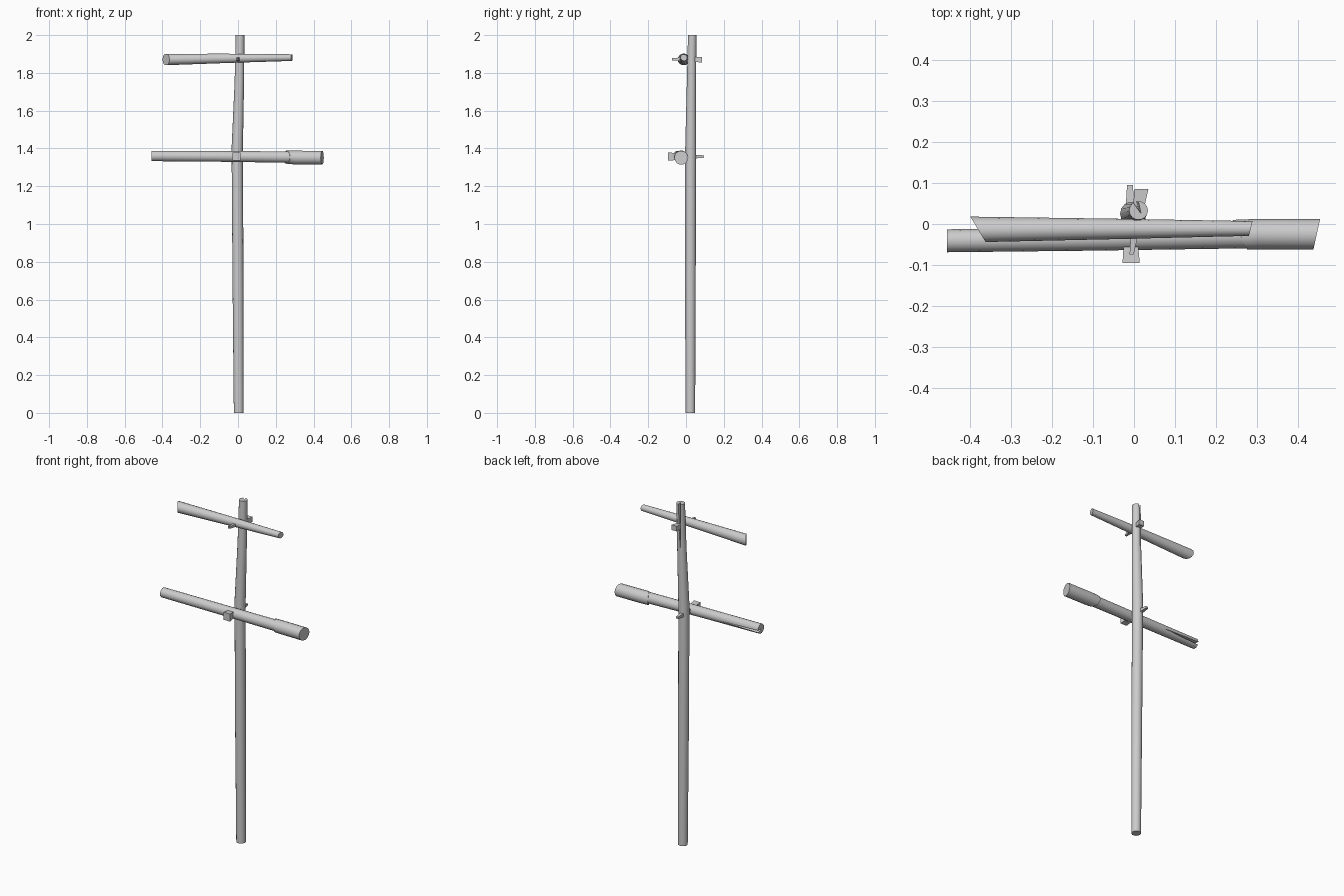
import bpy
from math import cos, sin, tau
from mathutils import Vector

cube = bpy.data.objects.get("Cube")
if cube:
    bpy.data.objects.remove(cube, do_unlink=True)

SIDES = 14
grey = bpy.data.materials.new("weathered grey")
grey.use_nodes = True
grey.diffuse_color = (0.6, 0.6, 0.6, 1)
grey.node_tree.nodes["Principled BSDF"].inputs["Base Color"].default_value = (0.6, 0.6, 0.6, 1)


def make(name, verts, faces):
    mesh = bpy.data.meshes.new(name)
    mesh.from_pydata(verts, [], faces)
    mesh.materials.append(grey)
    obj = bpy.data.objects.new(name, mesh)
    bpy.context.collection.objects.link(obj)
    return obj


def select(obj):
    bpy.ops.object.select_all(action='DESELECT')
    obj.select_set(True)
    bpy.context.view_layer.objects.active = obj


def smooth(obj):
    select(obj)
    bpy.ops.object.shade_smooth_by_angle(angle=0.55)


def log(name, rings, upright=False):
    """Loft rings of (centre, radius, slant); slant tilts the cut against y."""
    verts, faces = [], []
    for centre, r, slant in rings:
        for i in range(SIDES):
            u, v = r * cos(tau * i / SIDES), r * sin(tau * i / SIDES)
            offset = (u, v, 0) if upright else (slant * u, u, v)
            verts.append(Vector(centre) + Vector(offset))
    for k in range(len(rings) - 1):
        for i in range(SIDES):
            a, b = k * SIDES + i, k * SIDES + (i + 1) % SIDES
            faces.append((a, b, b + SIDES, a + SIDES))
    faces.append(tuple(reversed(range(SIDES))))
    faces.append(tuple(range(len(verts) - SIDES, len(verts))))
    return make(name, verts, faces)


def split(obj, inner, outer_a, outer_b, tip):
    """Cut a long tapering drying crack into a log."""
    cutter = make("crack_cutter", [inner, outer_a, outer_b, tip],
                  [(0, 2, 1), (0, 1, 3), (1, 2, 3), (2, 0, 3)])
    cutter.hide_render = True
    # orient the cutter outward
    a, b, c, d = (Vector(p) for p in (inner, outer_a, outer_b, tip))
    if (b - a).cross(c - a).dot(d - a) < 0:
        cutter.data.flip_normals()
    mod = obj.modifiers.new("crack", 'BOOLEAN')
    mod.operation, mod.solver, mod.object = 'DIFFERENCE', 'EXACT', cutter
    select(obj)
    bpy.ops.object.modifier_apply(modifier=mod.name)
    bpy.data.objects.remove(cutter, do_unlink=True)


def peg(name, head, tip):
    """Tapered square peg between two (x, y, z, half width, half height)."""
    verts = [(x + sx * w, y, z + sz * h) for x, y, z, w, h in (head, tip)
             for sx, sz in ((-1, -1), (1, -1), (1, 1), (-1, 1))]
    faces = [(0, 1, 2, 3), (7, 6, 5, 4)]
    faces += [(i, i + 4, (i + 1) % 4 + 4, (i + 1) % 4) for i in range(4)]
    obj = make(name, verts, faces)
    if head[1] > tip[1]:
        obj.data.flip_normals()
    return obj


# upright pole, slightly crooked
pole = log("pole", [((0.004, 0.023, 0), 0.026, 0),
                    ((0, 0.023, 0.7), 0.029, 0),
                    ((-0.004, 0.025, 1.4), 0.03, 0),
                    ((0.007, 0.029, 1.75), 0.025, 0),
                    ((0.011, 0.033, 2), 0.023, 0)], upright=True)
split(pole, (0.018, 0.024, 2.01), (-0.016, 0.072, 2.01), (0.006, 0.078, 2.01),
      (-0.002, 0.057, 1.68))
smooth(pole)

# upper crossarm, cut on a slant at the thick end
smooth(log("upper_crossarm", [((-0.381, -0.013, 1.871), 0.031, -0.6),
                              ((-0.05, -0.012, 1.877), 0.025, 0),
                              ((0.285, -0.011, 1.881), 0.018, 0.25)][::1]))

# lower crossarm with a crack at the thin end
arm = log("lower_crossarm", [((-0.457, -0.041, 1.36), 0.028, 0),
                             ((-0.1, -0.036, 1.358), 0.029, 0),
                             ((0.3, -0.028, 1.354), 0.031, 0)])
split(arm, (-0.465, -0.045, 1.362), (-0.465, -0.004, 1.36), (-0.465, -0.008, 1.338),
      (-0.2, -0.007, 1.352))
smooth(arm)

# thick butt of the lower crossarm
smooth(log("crossarm_butt", [((0.258, -0.026, 1.353), 0.036, -0.5),
                             ((0.3, -0.025, 1.352), 0.037, -0.3),
                             ((0.446, -0.025, 1.351), 0.037, 0.22)]))

# pegs pinning the crossarms to the pole
peg("lower_peg", (-0.007, -0.095, 1.357, 0.021, 0.022), (-0.01, 0.095, 1.357, 0.007, 0.006))
peg("upper_peg", (0.018, 0.085, 1.87, 0.017, 0.015), (-0.006, -0.075, 1.873, 0.005, 0.006))
